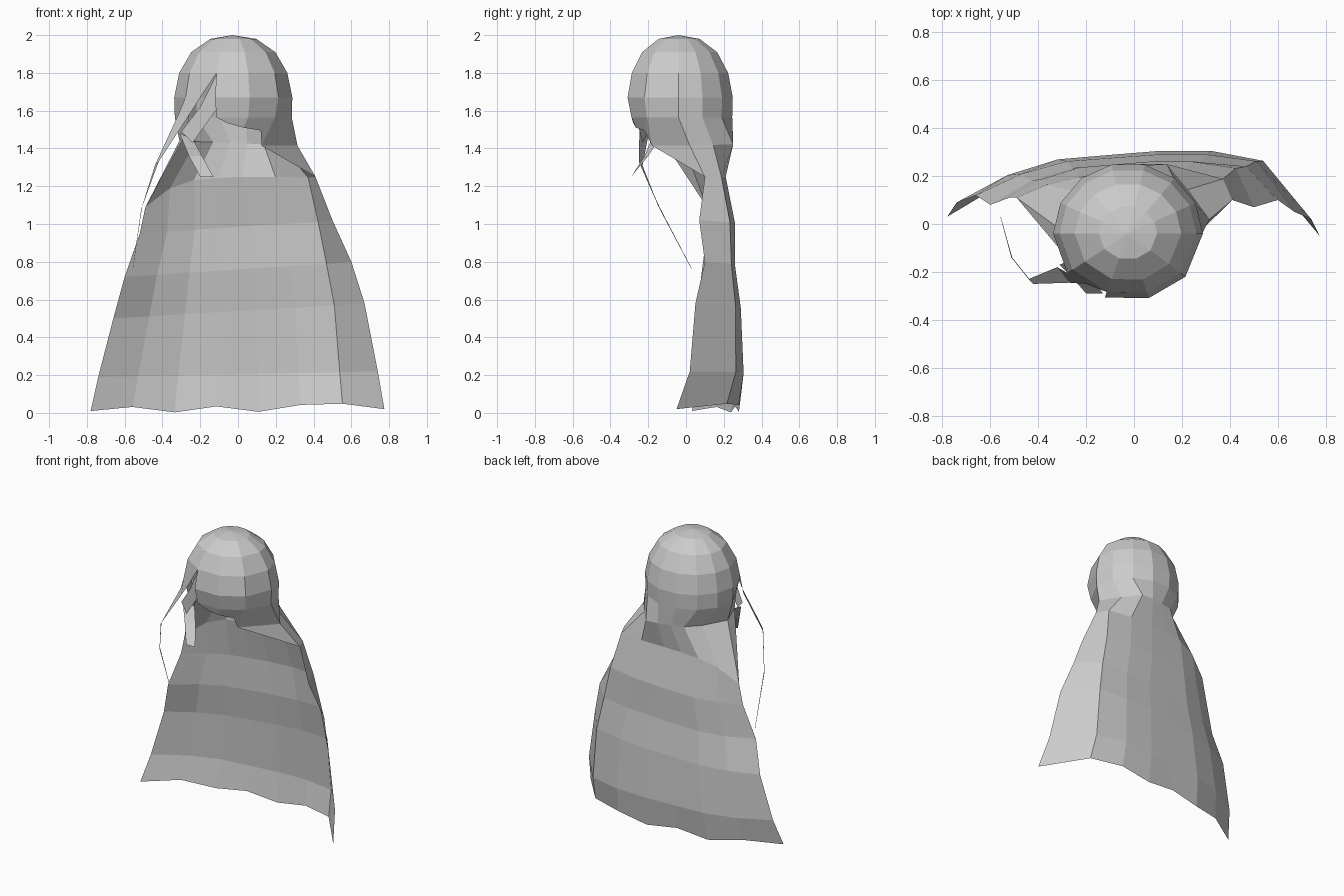
import bpy, math

if "Cube" in bpy.data.objects:
    bpy.data.objects.remove(bpy.data.objects["Cube"])


def make(name, verts, faces):
    me = bpy.data.meshes.new(name)
    me.from_pydata(verts, [], faces)
    me.update()
    ob = bpy.data.objects.new(name, me)
    bpy.context.collection.objects.link(ob)
    return ob


# Azimuths: 8 columns round the back (left to right), then 4 across the front
AZ = [180 - k * 180 / 7 for k in range(8)] + [-40, -74, -108, -144]


def cap_point(k, r, z):
    a = math.radians(AZ[k])
    front = 0.95 if k > 7 else 1.0
    if k > 7 and z < 1.6:
        r -= 0.02  # fringe curls inward
    return (-0.025 + 1.06 * r * math.cos(a), -0.04 + front * r * math.sin(a), z)


# Hair cap: rounded crown, open at the front left below the parting
rings = [(0.115, 1.98), (0.21, 1.91), (0.27, 1.80), (0.295, 1.67), (0.292, 1.565)]
verts = [(-0.03, -0.04, 2.0)]
faces = []
for r, z in rings:
    verts += [cap_point(k, r, z) for k in range(12)]
idx = lambda i, k: 1 + i * 12 + k % 12
for k in range(12):
    faces.append((0, idx(0, k), idx(0, k + 1)))
    for i in range(len(rings) - 1):
        if k == 10 and i >= 2:
            continue
        faces.append((idx(i, k), idx(i + 1, k), idx(i + 1, k + 1), idx(i, k + 1)))

# Tapered bottom of the fringe
n = len(verts)
verts += [(0.12, -0.22, 1.495), (0.03, -0.265, 1.51), (-0.06, -0.28, 1.535)]
last = len(rings) - 1
for j, k in enumerate((8, 9)):
    faces.append((idx(last, k), n + j, n + j + 1, idx(last, k + 1)))

# Long back hair: rows of (left edge, back y, back z, right edge, fold weight)
rows = [
    ((-0.31, -0.02, 1.44), 0.25, 1.41, (0.315, 0.02, 1.415), 0.55),
    ((-0.49, 0.11, 1.09), 0.21, 1.25, (0.41, 0.10, 1.25), 0.8),
    ((-0.52, 0.11, 0.95), 0.26, 0.99, (0.50, 0.07, 1.02), 0.85),
    ((-0.60, 0.08, 0.72), 0.26, 0.76, (0.60, 0.10, 0.80), 0.88),
    ((-0.66, 0.12, 0.50), 0.29, 0.54, (0.67, 0.05, 0.58), 0.88),
    ((-0.74, 0.09, 0.19), 0.305, 0.205, (0.74, 0.02, 0.22), 0.85),
    ((-0.78, 0.03, 0.01), 0.28, 0.02, (0.775, -0.05, 0.02), 0.8),
]
fold_shift = [0, 0.09, 0.07, 0.04, 0.03, 0.01, 0]  # right fold leans outward higher up
weight = [0, 0.55, 0.85, 0.93, 1, 1, 0.9, 0]
hem = [0, 0.02, -0.01, 0.02, -0.01, 0.025, 0.03, 0]
prev = [idx(last, k) for k in range(8)]
for ri, (L, by, bz, R, fold) in enumerate(rows):
    cur = []
    for k in range(8):
        t = k / 7
        w = fold if k == 6 else weight[k]
        x = L[0] + (R[0] - L[0]) * t
        y = L[1] + (R[1] - L[1]) * t
        z = L[2] + (R[2] - L[2]) * t
        y += (by - y) * w
        if ri == 1:
            z += (bz - z) * w
        if k == 6:
            x += fold_shift[ri]
        if k == 5:
            x += fold_shift[ri] * 0.5
        if ri == len(rows) - 1:
            z += hem[k]
        cur.append(len(verts))
        verts.append((x, y, z))
    for k in range(7):
        faces.append((prev[k], cur[k], cur[k + 1], prev[k + 1]))
    if ri == 0:
        jaw_l, jaw_r = cur[0], cur[7]
    if ri == 1:
        shoulder_l, shoulder_r = cur[0], cur[7]
    prev = cur

# Side flaps tucked under the jaw
n2 = len(verts)
verts += [(0.125, -0.18, 1.415), (-0.28, -0.14, 1.47)]
faces += [
    (idx(last, 8), idx(last, 7), jaw_r, n2), (n, idx(last, 8), n2),
    (n2, jaw_r, shoulder_r),
    (idx(last, 0), idx(last, 11), n2 + 1, jaw_l), (n2 + 1, jaw_l, shoulder_l),
]
make("long_hair", verts, faces)


# Loose locks at the front left: strips of paired points
def lock(name, pairs):
    v = [p for pair in pairs for p in pair]
    f = [(2 * i, 2 * i + 1, 2 * i + 3, 2 * i + 2) for i in range(len(pairs) - 1)]
    make(name, v, f)


lock("swept_lock", [
    (verts[idx(2, 11)], verts[idx(2, 10)]),
    (verts[idx(3, 11)], (-0.20, -0.25, 1.67)),
    ((-0.32, -0.18, 1.57), (-0.27, -0.245, 1.56)),
    ((-0.44, -0.23, 1.31), (-0.42, -0.25, 1.33)),
    ((-0.512, -0.14, 1.08), (-0.508, -0.14, 1.09)),
    ((-0.558, 0.03, 0.76), (-0.556, 0.03, 0.765)),
])
lock("inner_lock", [
    ((-0.11, -0.28, 1.79), (-0.12, -0.28, 1.78)),
    ((-0.09, -0.285, 1.64), (-0.20, -0.25, 1.62)),
    ((-0.24, -0.23, 1.43), (-0.30, -0.20, 1.49)),
])
lock("short_lock", [
    ((-0.31, -0.17, 1.48), (-0.24, -0.14, 1.45)),
    ((-0.26, -0.22, 1.36), (-0.19, -0.20, 1.36)),
    ((-0.20, -0.29, 1.25), (-0.13, -0.29, 1.25)),
])
